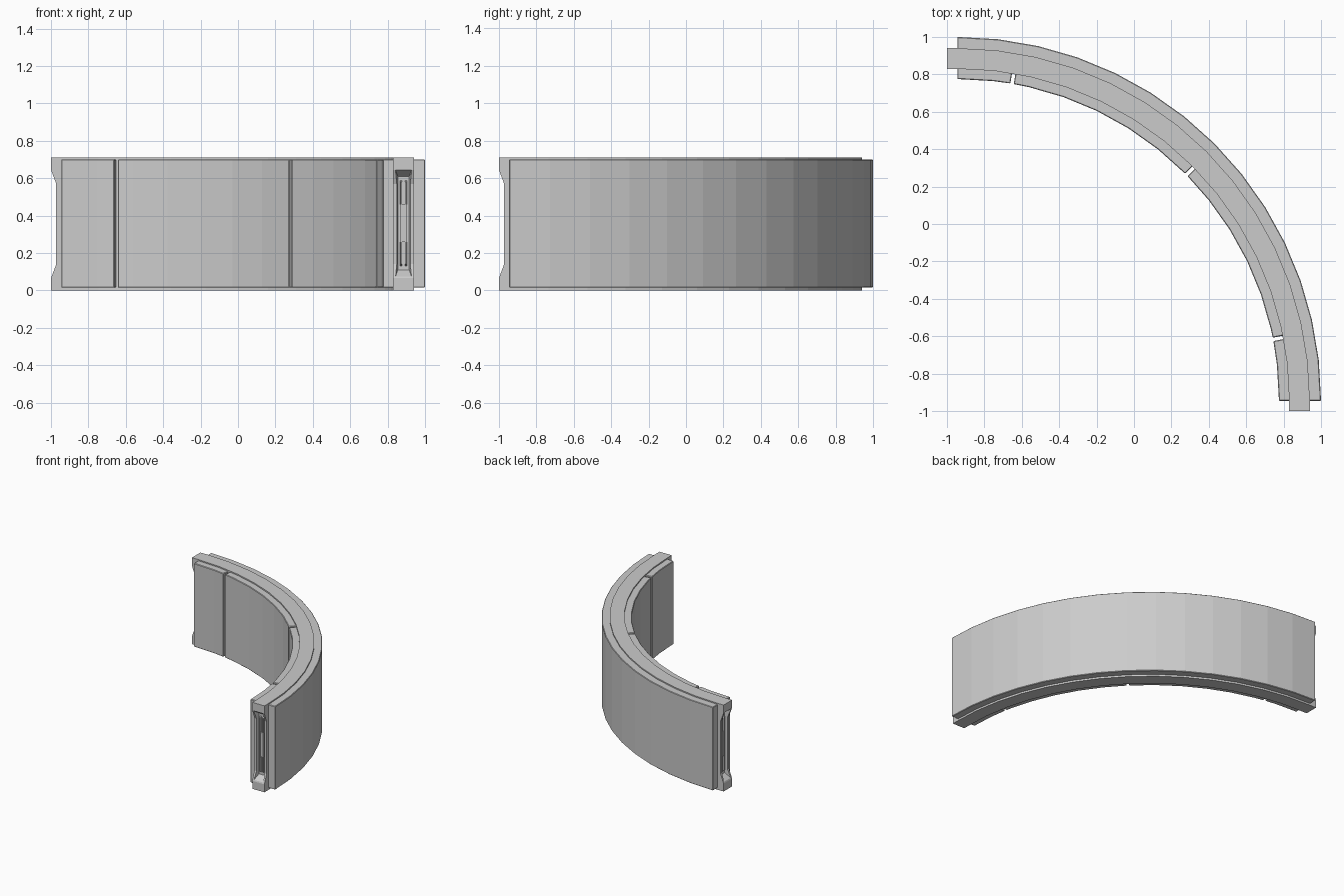
import bpy, bmesh
from math import sin, cos, radians

if "Cube" in bpy.data.objects:
    bpy.data.objects.remove(bpy.data.objects["Cube"])

C = -0.945          # arc centre on x and y
STEP = 90 / 14      # facet angle of the curve


def make(name, verts, faces):
    bm = bmesh.new()
    vs = [bm.verts.new(v) for v in verts]
    for f in faces:
        bm.faces.new([vs[i] for i in f])
    bmesh.ops.recalc_face_normals(bm, faces=bm.faces)
    me = bpy.data.meshes.new(name)
    bm.to_mesh(me)
    bm.free()
    ob = bpy.data.objects.new(name, me)
    bpy.context.collection.objects.link(ob)
    return ob


def loft(name, loops):
    # closed solid through equal-length loops, capped at both ends
    n = len(loops[0])
    verts = [v for loop in loops for v in loop]
    faces = [[k * n + i, k * n + (i + 1) % n, (k + 1) * n + (i + 1) % n, (k + 1) * n + i]
             for k in range(len(loops) - 1) for i in range(n)]
    faces += [list(range(n)), [len(verts) - n + i for i in range(n)]]
    return make(name, verts, faces)


def arc(name, profile, a0, a1, bevel=0):
    # sweep a radius/height profile; facets stay on shared angles
    angles = [a0] + [i * STEP for i in range(15) if a0 + 0.2 < i * STEP < a1 - 0.2] + [a1]
    ob = loft(name, [[(C + r * cos(radians(a)), C + r * sin(radians(a)), z) for r, z in profile]
                     for a in angles])
    if bevel:
        m = ob.modifiers.new("edge", 'BEVEL')
        m.width = bevel
        m.segments = 1
        m.limit_method = 'ANGLE'
        m.angle_limit = radians(40)
    return ob


def rect(r0, r1, z0, z1):
    return [(r0, z0), (r1, z0), (r1, z1), (r0, z1)]


# core slab and outer skin
arc("wall_core", rect(1.775, 1.885, 0, 0.71), 0, 90)
arc("outer_panel", rect(1.875, 1.945, 0.015, 0.70), 0, 90, 0.004)

# inner skin, split by narrow seams
seams = [0, 11.0, 44.6, 80.2, 90]
for i in range(4):
    a0 = seams[i] + (0.3 if i else 0)
    a1 = seams[i + 1] - (0.3 if i < 3 else 0)
    arc(f"inner_panel_{i + 1}", rect(1.72, 1.785, 0.015, 0.70), a0, a1, 0.004)

# notched end connectors with a tapered pocket and ribs
side = [(C, 0), (-1, 0), (-1, 0.065), (-0.972, 0.14), (-0.972, 0.57), (-1, 0.645), (-1, 0.71), (C, 0.71)]
MID = 0.885
for tag, swap in (("left", False), ("front", True)):
    def P(d, u, z):
        return (u, d, z) if swap else (d, u, z)

    def block(name, d0, w0, za0, zb0, d1, w1, za1, zb1, u=MID):
        return loft(name, [[P(d, u - w, za), P(d, u + w, za), P(d, u + w, zb), P(d, u - w, zb)]
                           for d, w, za, zb in ((d0, w0, za0, zb0), (d1, w1, za1, zb1))])

    end = loft(f"{tag}_connector", [[P(d, u, z) for d, z in side] for u in (0.83, 0.94)])
    cutter = block("pocket_cutter", -1.01, 0.046, 0.065, 0.65, -0.949, 0.030, 0.11, 0.61)
    cutter.hide_render = True
    m = end.modifiers.new("pocket", 'BOOLEAN')
    m.operation = 'DIFFERENCE'
    m.solver = 'EXACT'
    m.object = cutter
    bpy.context.view_layer.objects.active = end
    bpy.ops.object.modifier_apply(modifier="pocket")
    bpy.data.objects.remove(cutter)
    for k, u in enumerate((MID - 0.013, MID + 0.013)):
        block(f"{tag}_rib_{k + 1}", -0.946, 0.005, 0.13, 0.59, -0.964, 0.004, 0.14, 0.58, u)
    block(f"{tag}_latch", -0.946, 0.020, 0.26, 0.46, -0.960, 0.018, 0.26, 0.46)
